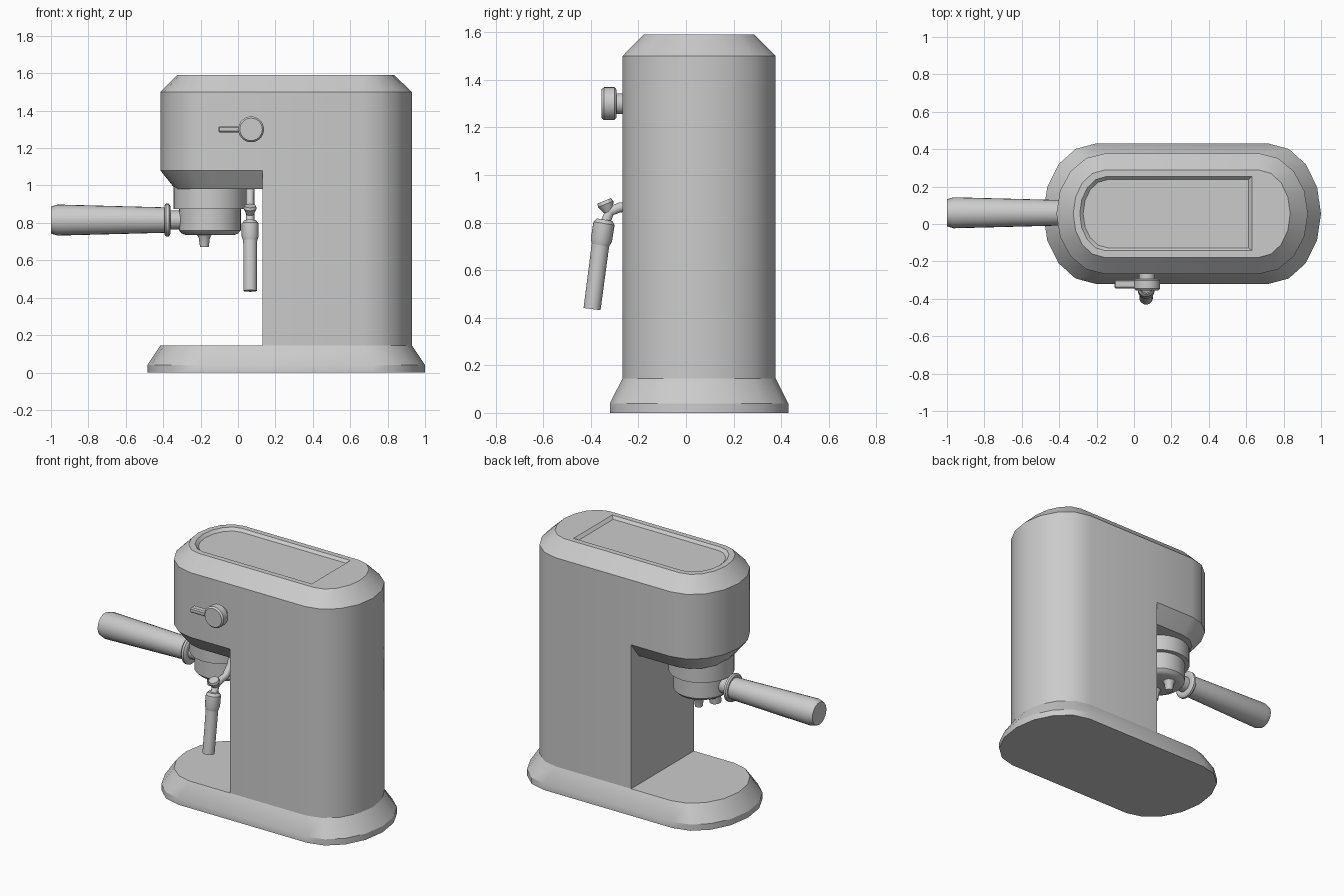
import bpy, bmesh, math
from mathutils import Vector

cube = bpy.data.objects.get("Cube")
if cube:
    bpy.data.objects.remove(cube, do_unlink=True)

GREY = (0.6, 0.6, 0.6, 1)
mat = bpy.data.materials.new("plain grey")
mat.use_nodes = True
mat.diffuse_color = GREY
mat.node_tree.nodes["Principled BSDF"].inputs["Base Color"].default_value = GREY

CY = 0.055        # centre line of the body
CUT = 0.13        # inner wall of the column
SEG = 8           # sides in each rounded end


def finish(name, bm, angle=28):
    bmesh.ops.recalc_face_normals(bm, faces=bm.faces)
    me = bpy.data.meshes.new(name)
    bm.to_mesh(me)
    bm.free()
    ob = bpy.data.objects.new(name, me)
    bpy.context.collection.objects.link(ob)
    me.materials.append(mat)
    bpy.ops.object.select_all(action="DESELECT")
    ob.select_set(True)
    bpy.context.view_layer.objects.active = ob
    bpy.ops.object.shade_smooth_by_angle(angle=math.radians(angle))
    return ob


def loft(name, rings):
    """Skin equal-length rings of points and cap both ends."""
    bm = bmesh.new()
    loops = [[bm.verts.new(p) for p in ring] for ring in rings]
    for a, b in zip(loops, loops[1:]):
        for i in range(len(a)):
            j = (i + 1) % len(a)
            bm.faces.new((a[i], a[j], b[j], b[i]))
    bm.faces.new(loops[0])
    bm.faces.new(loops[-1])
    return finish(name, bm)


def capsule(z, x0, x1, half, left, right):
    """Long outline with elliptical ends; an end depth of 0 is square."""
    pts = []
    for end, depth, start in ((x1 - right, right, -90), (x0 + left, left, 90)):
        for i in range(SEG + 1):
            a = math.radians(start + 180 * i / SEG)
            pts.append((end + depth * math.cos(a), CY + half * math.sin(a), z))
    return pts


def turned(name, start, end, profile, sides=24):
    """Round part: profile holds (distance along the axis, radius)."""
    start, axis = Vector(start), Vector(end) - Vector(start)
    q = axis.to_track_quat("Z", "Y")
    rings = []
    for d, r in profile:
        rings.append([start + q @ Vector((r * math.cos(t), r * math.sin(t), d))
                      for t in (2 * math.pi * i / sides for i in range(sides))])
    return loft(name, rings)


# Flared base
loft("base", [capsule(0, -0.485, 1, 0.375, 0.28, 0.28),
              capsule(0.04, -0.485, 1, 0.375, 0.28, 0.28),
              capsule(0.145, -0.415, 0.93, 0.322, 0.26, 0.26)])

# Column, square on the inner side
loft("column", [capsule(z, CUT, 0.93, 0.322, 0, 0.26) for z in (0.145, 1.08, 1.5)])

# Overhanging head with a chamfered underside
loft("head", [capsule(0.98, -0.335, CUT, 0.245, 0.19, 0),
              capsule(1.08, -0.415, CUT, 0.322, 0.26, 0),
              capsule(1.5, -0.415, CUT, 0.322, 0.26, 0)])

# Sloped lid with a shallow tray, square at one end
loft("lid", [capsule(1.5, -0.415, 0.93, 0.322, 0.26, 0.26),
             capsule(1.59, -0.325, 0.835, 0.233, 0.165, 0.165),
             capsule(1.59, -0.29, 0.63, 0.198, 0.14, 0),
             capsule(1.573, -0.272, 0.612, 0.182, 0.13, 0)])

# Brewing group
GX = -0.15
turned("group_collar", (GX, CY, 0.875), (GX, CY, 1), [(0, 0.195), (0.125, 0.195)], 32)
turned("filter_basket", (GX, CY, 0.735), (GX, CY, 0.88),
       [(0, 0.13), (0.008, 0.15), (0.025, 0.166), (0.145, 0.166)], 32)
for side, y in (("front", CY - 0.07), ("back", CY + 0.07)):
    turned(side + "_spout", (-0.18, y, 0.67), (-0.18, y, 0.74),
           [(0, 0.023), (0.05, 0.03), (0.07, 0.042)], 16)

# Handle of the filter holder
HZ = 0.815
turned("handle_neck", (-0.38, CY, HZ), (-0.28, CY, HZ), [(0, 0.05), (0.1, 0.05)])
turned("handle_flange", (-0.392, CY, HZ), (-0.36, CY, HZ),
       [(0, 0.08), (0.008, 0.088), (0.022, 0.088), (0.03, 0.075)])
turned("handle_grip", (-1, CY + 0.005, HZ), (-0.39, CY + 0.005, HZ),
       [(0, 0.072), (0.035, 0.083), (0.61, 0.068)])

# Selector knob with its lever
KX, KZ = 0.07, 1.3
turned("knob_stem", (KX, -0.25, KZ), (KX, -0.3, KZ), [(0, 0.043), (0.05, 0.043)])
turned("knob", (KX, -0.293, KZ), (KX, -0.355, KZ),
       [(0, 0.06), (0.008, 0.069), (0.052, 0.069), (0.062, 0.06)], 28)
bm = bmesh.new()
bmesh.ops.create_cube(bm, size=1)
bmesh.ops.scale(bm, vec=(0.125, 0.046, 0.032), verts=bm.verts)
bmesh.ops.bevel(bm, geom=bm.edges[:], offset=0.007, segments=1, affect="EDGES")
bmesh.ops.translate(bm, vec=(-0.043, -0.322, KZ), verts=bm.verts)
finish("knob_lever", bm)

# Steam wand: bent pipe, joint, sleeve and tube
WX = 0.065
curve = bpy.data.curves.new("wand_pipe", "CURVE")
curve.dimensions = "3D"
curve.bevel_depth = 0.022
curve.bevel_resolution = 3
curve.use_fill_caps = True
path = [(-0.14, 1.0), (-0.17, 0.92), (-0.22, 0.87), (-0.28, 0.863),
        (-0.32, 0.847), (-0.343, 0.79)]
spline = curve.splines.new("POLY")
spline.points.add(len(path) - 1)
for p, (y, z) in zip(spline.points, path):
    p.co = (WX, y, z, 1)
    p.radius = 1
spline.use_smooth = True
curve.materials.append(mat)
bpy.context.collection.objects.link(bpy.data.objects.new("wand_pipe", curve))

turned("wand_nub", (WX, -0.325, 0.845), (WX, -0.347, 0.9), [(0, 0.02), (0.035, 0.035), (0.05, 0.03)], 12)
turned("wand_sleeve", (WX, -0.342, 0.812), (WX, -0.36, 0.7),
       [(0, 0.033), (0.016, 0.045), (0.085, 0.045), (0.112, 0.036)])
turned("wand_tube", (WX, -0.359, 0.71), (WX, -0.395, 0.436), [(0, 0.037), (0.276, 0.036)])
